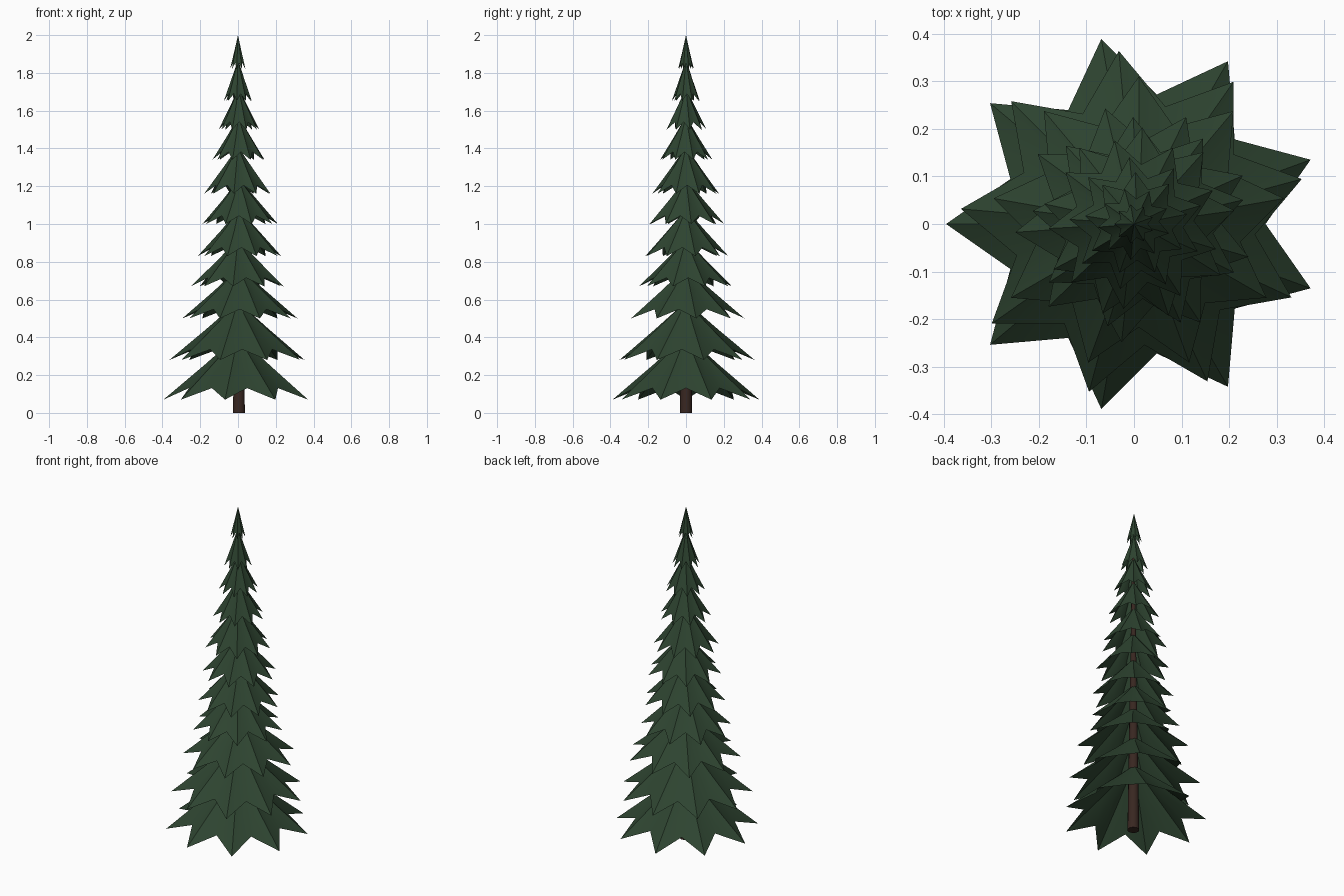
import bpy, bmesh, math

if "Cube" in bpy.data.objects:
    bpy.data.objects.remove(bpy.data.objects["Cube"])

def material(name, rgb):
    m = bpy.data.materials.new(name)
    m.diffuse_color = (*rgb, 1)
    m.use_nodes = True
    m.node_tree.nodes["Principled BSDF"].inputs["Base Color"].default_value = m.diffuse_color
    return m

green = material("needle_green", (0.027, 0.058, 0.03))
brown = material("bark_brown", (0.04, 0.02, 0.015))

# tip radius, tip height, apex height, x offset, rotation in degrees
TIERS = [
    (0.395, 0.07, 0.41, 0.00, 0),
    (0.365, 0.28, 0.59, 0.00, -5),
    (0.310, 0.50, 0.77, 0.01, -10),
    (0.250, 0.67, 0.92, 0.00, 4),
    (0.225, 0.83, 1.08, 0.01, -7),
    (0.203, 1.00, 1.24, 0.01, -12),
    (0.180, 1.16, 1.41, 0.00, 3),
    (0.141, 1.34, 1.57, 0.005, -4),
    (0.109, 1.50, 1.72, 0.005, -9),
    (0.076, 1.65, 1.87, 0.00, 5),
    (0.042, 1.82, 2.00, 0.00, 0),
]
POINTS = 9

def branch_tier(name, r, z, top, dx, rot):
    """Open star-shaped cone: tips hang low, notches sit higher and further in."""
    bm = bmesh.new()
    apex = bm.verts.new((dx * 0.5, 0, top))
    mid, rim = [], []
    h = top - z
    for i in range(POINTS * 2):
        a = math.radians(20 + rot + i * 180 / POINTS)
        tip = i % 2 == 0
        rad = r * (1 if tip else 0.70)
        rz = z + (0 if tip else 0.18 * h)
        c, s = math.cos(a), math.sin(a)
        rim.append(bm.verts.new((dx + rad * c, rad * s, rz)))
        mr = rad * (0.45 if tip else 0.53)
        mz = rz + (top - rz) * (0.54 if tip else 0.46)
        mid.append(bm.verts.new((dx + mr * c, mr * s, mz)))
    n = len(rim)
    for i in range(n):
        j = (i + 1) % n
        bm.faces.new((rim[i], rim[j], mid[j], mid[i]))
        bm.faces.new((mid[i], mid[j], apex))
    me = bpy.data.meshes.new(name)
    bm.to_mesh(me)
    bm.free()
    me.materials.append(green)
    ob = bpy.data.objects.new(name, me)
    bpy.context.collection.objects.link(ob)
    bpy.ops.object.select_all(action='DESELECT')
    ob.select_set(True)
    bpy.context.view_layer.objects.active = ob
    bpy.ops.object.shade_smooth_by_angle(angle=math.radians(30))

# branch tiers
for k, t in enumerate(TIERS):
    branch_tier(f"branch_tier_{k + 1}", *t)

# tapered trunk
bpy.ops.mesh.primitive_cone_add(vertices=10, radius1=0.033, radius2=0.006,
                                depth=1.8, location=(0.005, 0, 0.9))
trunk = bpy.context.object
trunk.name = "trunk"
trunk.data.materials.append(brown)
bpy.ops.object.shade_smooth_by_angle(angle=math.radians(40))
